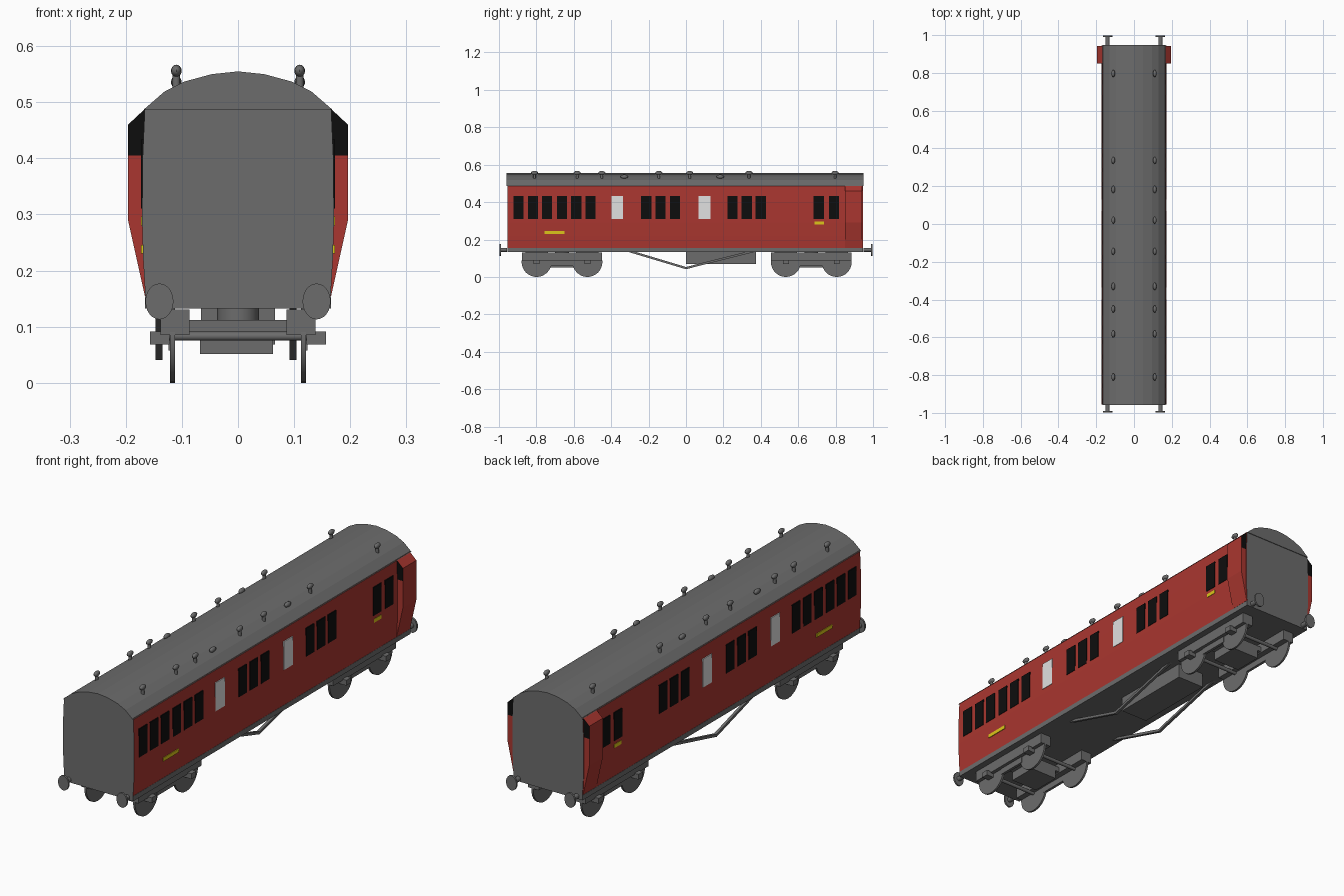
import bpy, bmesh, math
from mathutils import Matrix, Vector

if "Cube" in bpy.data.objects:
    bpy.data.objects.remove(bpy.data.objects["Cube"])


def material(name, r, g, b):
    m = bpy.data.materials.new(name)
    m.use_nodes = True
    m.diffuse_color = (r, g, b, 1)
    bsdf = next(n for n in m.node_tree.nodes if n.type == "BSDF_PRINCIPLED")
    bsdf.inputs["Base Color"].default_value = (r, g, b, 1)
    return m


GREY = material("dark grey", 0.15, 0.15, 0.15)
RED = material("maroon red", 0.40, 0.037, 0.029)
BLACK = material("window black", 0.004, 0.004, 0.004)
WHITE = material("frosted white", 0.75, 0.75, 0.75)
YELLOW = material("sign yellow", 0.72, 0.56, 0.01)


def finish(name, bm, *mats, smooth=False):
    bmesh.ops.recalc_face_normals(bm, faces=bm.faces)
    me = bpy.data.meshes.new(name)
    bm.to_mesh(me)
    bm.free()
    for m in mats:
        me.materials.append(m)
    ob = bpy.data.objects.new(name, me)
    bpy.context.collection.objects.link(ob)
    if smooth:
        bpy.ops.object.select_all(action="DESELECT")
        ob.select_set(True)
        bpy.context.view_layer.objects.active = ob
        bpy.ops.object.shade_smooth_by_angle(angle=math.radians(40))
    return ob


def box(name, mat, x0, x1, y0, y1, z0, z1):
    bm = bmesh.new()
    centre = Vector((x0 + x1, y0 + y1, z0 + z1)) / 2
    size = (abs(x1 - x0), abs(y1 - y0), abs(z1 - z0), 1)
    bmesh.ops.create_cube(bm, size=1, matrix=Matrix.Translation(centre) @ Matrix.Diagonal(size))
    return finish(name, bm, mat)


def prism(name, profile, y0, y1, mats, rule):
    """Extrude an (x, z) profile along y; rule picks a slot per face."""
    bm = bmesh.new()
    face = bm.faces.new([bm.verts.new((x, y0, z)) for x, z in profile])
    out = bmesh.ops.extrude_face_region(bm, geom=[face])["geom"]
    bmesh.ops.translate(bm, vec=(0, y1 - y0, 0), verts=[v for v in out if isinstance(v, bmesh.types.BMVert)])
    bmesh.ops.recalc_face_normals(bm, faces=bm.faces)
    for f in bm.faces:
        f.material_index = rule(f)
    return finish(name, bm, *mats)


def rod(name, centre, axis, rx, rz, length, segments=24):
    """Cylinder along an axis, with separate half width and half height."""
    turn = Vector((0, 0, 1)).rotation_difference(Vector(axis)).to_matrix().to_4x4()
    stretch = Matrix.Diagonal((1, 1, rz / rx, 1))
    bm = bmesh.new()
    bmesh.ops.create_cone(bm, cap_ends=True, segments=segments, radius1=rx, radius2=rx, depth=length,
                          matrix=Matrix.Translation(centre) @ stretch @ turn)
    return finish(name, bm, GREY, smooth=True)


def ellipsoid(name, centre, radii):
    bm = bmesh.new()
    bmesh.ops.create_uvsphere(bm, u_segments=12, v_segments=8, radius=1,
                              matrix=Matrix.Translation(centre) @ Matrix.Diagonal((*radii, 1)))
    return finish(name, bm, GREY, smooth=True)


FRONT, BACK = -0.955, 0.945

# Body shell: grey ends and floor, red sides
side = [(0.165, 0.152), (0.169, 0.22), (0.171, 0.29), (0.170, 0.40), (0.166, 0.49)]
prism("body", side + [(-x, z) for x, z in reversed(side)], FRONT, BACK, (GREY, RED),
      lambda f: 1 if abs(f.normal.x) > 0.7 else 0)

# Curved roof
half = [(0.168, 0.487), (0.131, 0.519), (0.095, 0.537), (0.047, 0.550)]
prism("roof", half + [(0, 0.555)] + [(-x, z) for x, z in reversed(half)],
      FRONT - 0.004, BACK + 0.003, (GREY,), lambda f: 0)

# Underframe with battery box
box("underframe", GREY, -0.166, 0.166, FRONT, BACK, 0.132, 0.154)
box("battery_box", GREY, -0.066, 0.066, 0.0, 0.375, 0.068, 0.135)

# Window centres along the length
dark_windows = [-0.895, -0.818, -0.743, -0.663, -0.587, -0.511, -0.212, -0.136, -0.059,
                0.249, 0.325, 0.40, 0.71, 0.791]

for s, label in ((1, "left"), (-1, "right")):
    # Windows and signs as thin plates
    def plate(name, mat, y, width, z0, z1, outer=0.1725):
        box(f"{label}_{name}", mat, s * (outer - 0.007), s * outer,
            y - width / 2, y + width / 2, z0, z1)

    for y in dark_windows:
        plate("window", BLACK, y, 0.055, 0.311, 0.434)
    for y in (-0.368, 0.099):
        plate("frosted_window", WHITE, y, 0.062, 0.311, 0.434)
    plate("long_sign", YELLOW, -0.703, 0.107, 0.230, 0.246)
    plate("short_sign", YELLOW, 0.712, 0.05, 0.280, 0.296)

    # Guard lookout: red lower half, upper half with dark glazed ends
    lower = [(0.160, 0.155), (0.166, 0.155), (0.196, 0.29), (0.196, 0.405), (0.160, 0.405)]
    upper = [(0.160, 0.405), (0.196, 0.405), (0.196, 0.46), (0.166, 0.488), (0.160, 0.488)]
    prism(f"{label}_lookout_lower", [(s * x, z) for x, z in lower], 0.85, 0.942, (RED,), lambda f: 0)
    prism(f"{label}_lookout_upper", [(s * x, z) for x, z in upper], 0.85, 0.942, (RED, BLACK),
          lambda f: 1 if abs(f.normal.y) > 0.7 else 0)

    # Roof ventilators on stems, and low ones
    for y in (-0.81, -0.582, -0.45, -0.145, 0.02, 0.337, 0.797):
        rod(f"{label}_vent_stem", (s * 0.11, y, 0.537), (0, 0, 1), 0.007, 0.007, 0.03, 10)
        ellipsoid(f"{label}_vent_cap", (s * 0.11, y, 0.556), (0.0095, 0.019, 0.011))
    for y in (-0.33, 0.183):
        ellipsoid(f"{label}_low_vent", (s * 0.11, y, 0.536), (0.0095, 0.02, 0.011))

    # Buffers
    for end, edge in ((-1, FRONT), (1, BACK)):
        tip = end * 0.997
        rod("buffer_shaft", (s * 0.14, (edge + tip) / 2, 0.145), (0, 1, 0), 0.011, 0.011, abs(tip - edge) - 0.006, 12)
        rod("buffer_head", (s * 0.14, tip - end * 0.004, 0.145), (0, 1, 0), 0.025, 0.032, 0.008)

    # Truss rod: bent bar under the floor
    x = 0.098 if s > 0 else -0.141
    bm = bmesh.new()
    path = [(-0.31, 0.14), (0.0, 0.047), (0.05, 0.060), (0.37, 0.14)]
    rings = [[bm.verts.new((x + dx, y, z + dz)) for dx, dz in
              ((-0.006, -0.006), (0.006, -0.006), (0.006, 0.006), (-0.006, 0.006))] for y, z in path]
    for a, b in zip(rings, rings[1:]):
        for i in range(4):
            bm.faces.new((a[i], a[(i + 1) % 4], b[(i + 1) % 4], b[i]))
    bm.faces.new(rings[0])
    bm.faces.new(rings[-1])
    finish(f"{label}_truss_rod", bm, GREY)

# Bogies
for name, cy in (("front", -0.663), ("back", 0.67)):
    box(f"{name}_bogie_bolster", GREY, -0.068, 0.062, cy - 0.065, cy + 0.065, 0.051, 0.112)
    box(f"{name}_bogie_crossbar", GREY, -0.11, 0.11, cy - 0.065, cy + 0.065, 0.09, 0.112)
    rod(f"{name}_bogie_pivot", (0, cy, 0.122), (0, 0, 1), 0.037, 0.037, 0.024)
    for s in (1, -1):
        box(f"{name}_bogie_side_frame", GREY, s * 0.086, s * 0.138, cy - 0.215, cy + 0.215, 0.085, 0.131)
        box(f"{name}_bogie_side_drop", GREY, s * 0.112, s * 0.124, cy - 0.068, cy + 0.068, 0.058, 0.088)
    for dy in (-0.136, 0.136):
        rod(f"{name}_axle", (0, cy + dy, 0.083), (1, 0, 0), 0.008, 0.008, 0.25, 12)
        for s in (1, -1):
            rod(f"{name}_wheel", (s * 0.117, cy + dy, 0.08), (1, 0, 0), 0.08, 0.08, 0.009, 32)
            box(f"{name}_axle_box", GREY, s * 0.122, s * 0.157, cy + dy - 0.016, cy + dy + 0.016, 0.068, 0.091)
